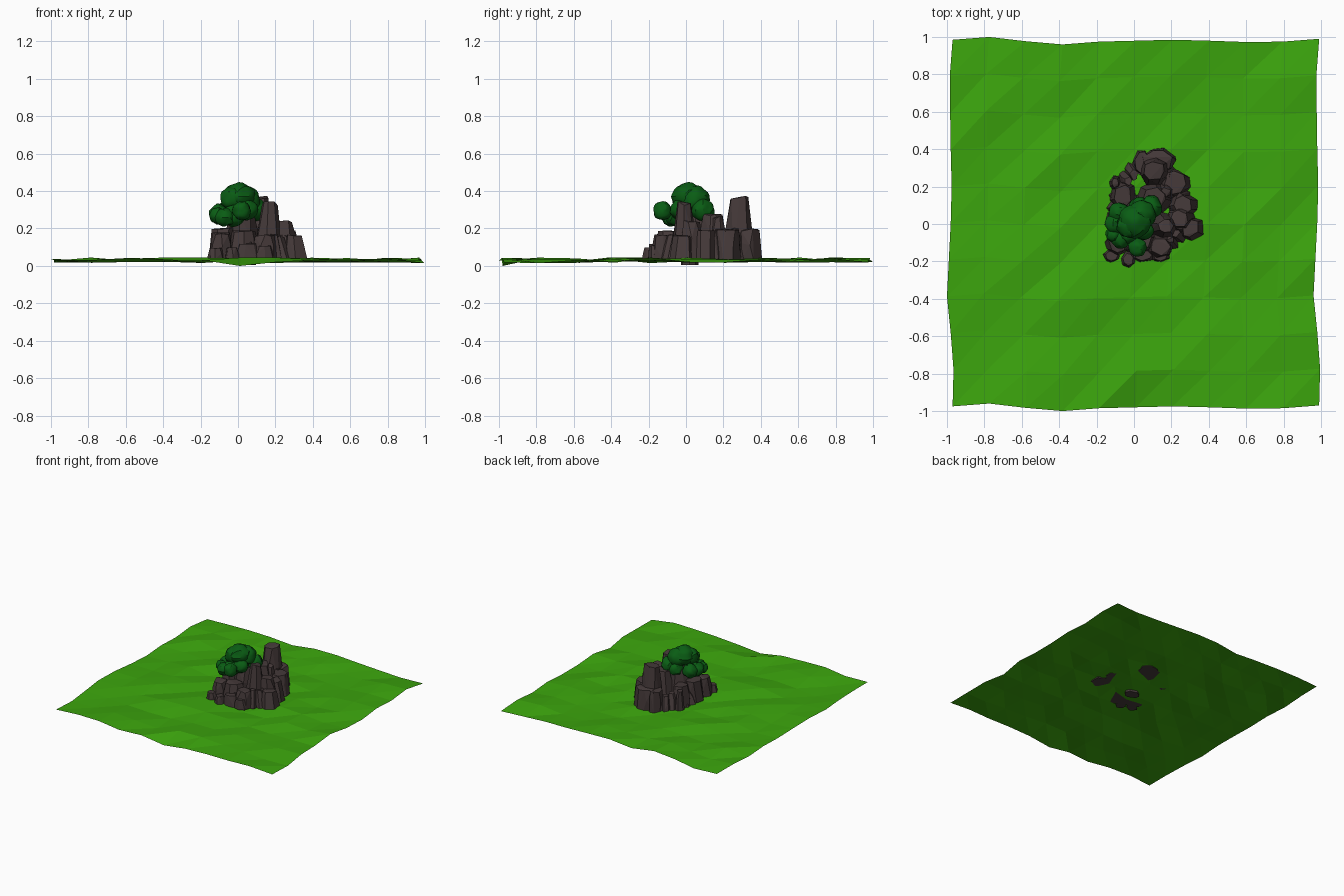
import bpy, bmesh, math, random
from mathutils import Vector, noise

cube = bpy.data.objects.get("Cube")
if cube:
    bpy.data.objects.remove(cube, do_unlink=True)
rng = random.Random(11)


def material(name, rgb):
    m = bpy.data.materials.new(name)
    m.use_nodes = True
    m.diffuse_color = (*rgb, 1)
    m.node_tree.nodes["Principled BSDF"].inputs["Base Color"].default_value = (*rgb, 1)
    return m


GRASS = material("grass green", (0.045, 0.38, 0.004))
STONE = material("grey brown stone", (0.06, 0.042, 0.042))
LEAF = material("dark leaf green", (0.003, 0.11, 0.007))


def finish(name, bm, mat):
    mesh = bpy.data.meshes.new(name)
    bm.to_mesh(mesh)
    bm.free()
    mesh.materials.append(mat)
    ob = bpy.data.objects.new(name, mesh)
    bpy.context.collection.objects.link(ob)
    return ob


# Ground: one uneven sheet, rows and columns shifted so the border waves
def ground():
    shift_x = [.01, .015, 0, -.02, -.01, 0, .005, 0, -.003, -.005, .01]
    shift_y = [.005, .02, -.003, -.02, -.005, 0, .005, 0, -.007, -.005, .01]
    n = len(shift_x)
    bm = bmesh.new()
    grid = []
    for j in range(n):
        row = []
        for i in range(n):
            x = -0.98 + 1.96 * i / (n - 1) + shift_x[j]
            y = -0.98 + 1.96 * j / (n - 1) + shift_y[i]
            row.append(bm.verts.new((x, y, rng.uniform(0.015, 0.045))))
        grid.append(row)
    grid[5][5].co.z = 0.02
    grid[0][5].co.z = 0.0
    for j in range(n - 1):
        for i in range(n - 1):
            a, b = grid[j][i], grid[j][i + 1]
            c, d = grid[j + 1][i + 1], grid[j + 1][i]
            bm.faces.new((a, b, c))
            bm.faces.new((a, c, d))
    finish("ground", bm, GRASS)


# Rock: hull of three jittered rings, narrowing and leaning towards the top
def rock(name, x, y, w, d, top, taper=0.7, lean=(0, 0), base=0.03, sides=7):
    bm = bmesh.new()
    turn = rng.uniform(0, math.tau)
    for t, scale in ((0, 1), (0.55, 0.5 + taper / 2), (1, taper)):
        for k in range(sides):
            a = turn + math.tau * (k + rng.uniform(-.25, .25)) / sides
            r = scale * rng.uniform(0.92, 1.1)
            h = base + (top - base) * t
            if t:
                h -= rng.uniform(0, 0.09) * (top - base)
            bm.verts.new((x + w * r * math.cos(a) + lean[0] * t,
                          y + d * r * math.sin(a) + lean[1] * t, h))
    hull = bmesh.ops.convex_hull(bm, input=bm.verts)
    loose = set(hull["geom_interior"] + hull["geom_unused"])
    bmesh.ops.delete(bm, geom=[v for v in loose if isinstance(v, bmesh.types.BMVert)],
                     context="VERTS")
    bmesh.ops.dissolve_limit(bm, angle_limit=math.radians(7), verts=bm.verts, edges=bm.edges)
    bmesh.ops.recalc_face_normals(bm, faces=bm.faces)
    finish(name, bm, STONE)


# Bush clump: a lumpy ball
def clump(name, x, y, z, r, stretch=1.0):
    bm = bmesh.new()
    bmesh.ops.create_icosphere(bm, subdivisions=3, radius=r)
    seed = Vector((x, y, z)) * 40
    for v in bm.verts:
        n = v.co.normalized()
        v.co *= 1 + 0.16 * noise.noise(n * 2.0 + seed)
        v.co.z *= stretch
        v.co += Vector((x, y, z))
    ob = finish(name, bm, LEAF)
    bpy.ops.object.select_all(action="DESELECT")
    ob.select_set(True)
    bpy.context.view_layer.objects.active = ob
    bpy.ops.object.shade_smooth_by_angle(angle=math.radians(30))


ground()

# Main pillars
rock("back_pillar", .11, .285, .09, .085, .385, .62)
rock("front_pillar", .16, -.01, .08, .075, .35, .5, (.01, 0))
rock("middle_pillar", .02, .05, .1, .1, .29, .7)
rock("ridge_pillar", .11, .14, .1, .09, .29, .6)
rock("ridge_spike", .17, .17, .06, .06, .27, .45)

# Large blocks around the pillars
rock("back_block", .13, .34, .1, .065, .2, .85)
rock("back_left_block", .04, .33, .045, .07, .2, .85)
rock("back_right_block", .22, .22, .08, .08, .2, .75)
rock("right_block", .25, .03, .08, .08, .245, .6, (-.01, 0))
rock("right_end_block", .31, -.02, .068, .07, .17, .72, (-.01, 0), sides=6)
rock("right_shoulder", .26, .1, .08, .08, .2, .6)
rock("left_block", -.08, .02, .075, .09, .21, .8)
rock("left_back_block", -.06, .15, .07, .08, .2, .7)
rock("left_spike", -.1, .22, .03, .045, .19, .6)
rock("front_left_block", -.09, -.1, .065, .07, .18, .75)
rock("front_block", .03, -.09, .09, .08, .19, .7)
rock("front_right_block", .14, -.12, .075, .07, .17, .7)

# Low rocks along the front
rock("low_front_left_rock", -.12, -.17, .045, .035, .1, .75)
rock("low_front_rock", -.03, -.19, .04, .045, .1, .7)
rock("low_middle_rock", .05, -.165, .06, .04, .12, .75)
rock("low_front_right_rock", .14, -.17, .055, .035, .11, .75)
rock("buried_rock", .04, .02, .06, .05, .1, .8, base=.004)

# Broken slabs hugging the outer faces
for i in range(26):
    a = math.tau * i / 26
    x = .085 + .2 * math.cos(a) * (1 - .12 * math.sin(a))
    y = .09 + .24 * math.sin(a)
    height = rng.uniform(.08, .2) + .03 * math.sin(a)
    rock(f"slab_{i + 1}", x, y, rng.uniform(.025, .045), rng.uniform(.025, .045),
         height, .65, (-.03 * math.cos(a), -.03 * math.sin(a)), sides=5)

# Bush on top of the rocks
clump("bush_crown", .005, .015, .37, .087, .85)
clump("bush_crown_back", .04, .05, .355, .075)
clump("bush_crown_left", -.03, -.01, .36, .065)
for i, (x, y, z, r) in enumerate((
        (.02, -.125, .295, .05), (-.1, .0, .275, .055), (-.07, -.08, .26, .05),
        (.09, .09, .3, .06), (-.08, .06, .28, .055), (.05, -.03, .3, .055),
        (-.02, -.05, .27, .06), (-.11, -.055, .27, .042), (.03, .09, .28, .055))):
    clump(f"bush_clump_{i + 1}", x, y, z, r)
